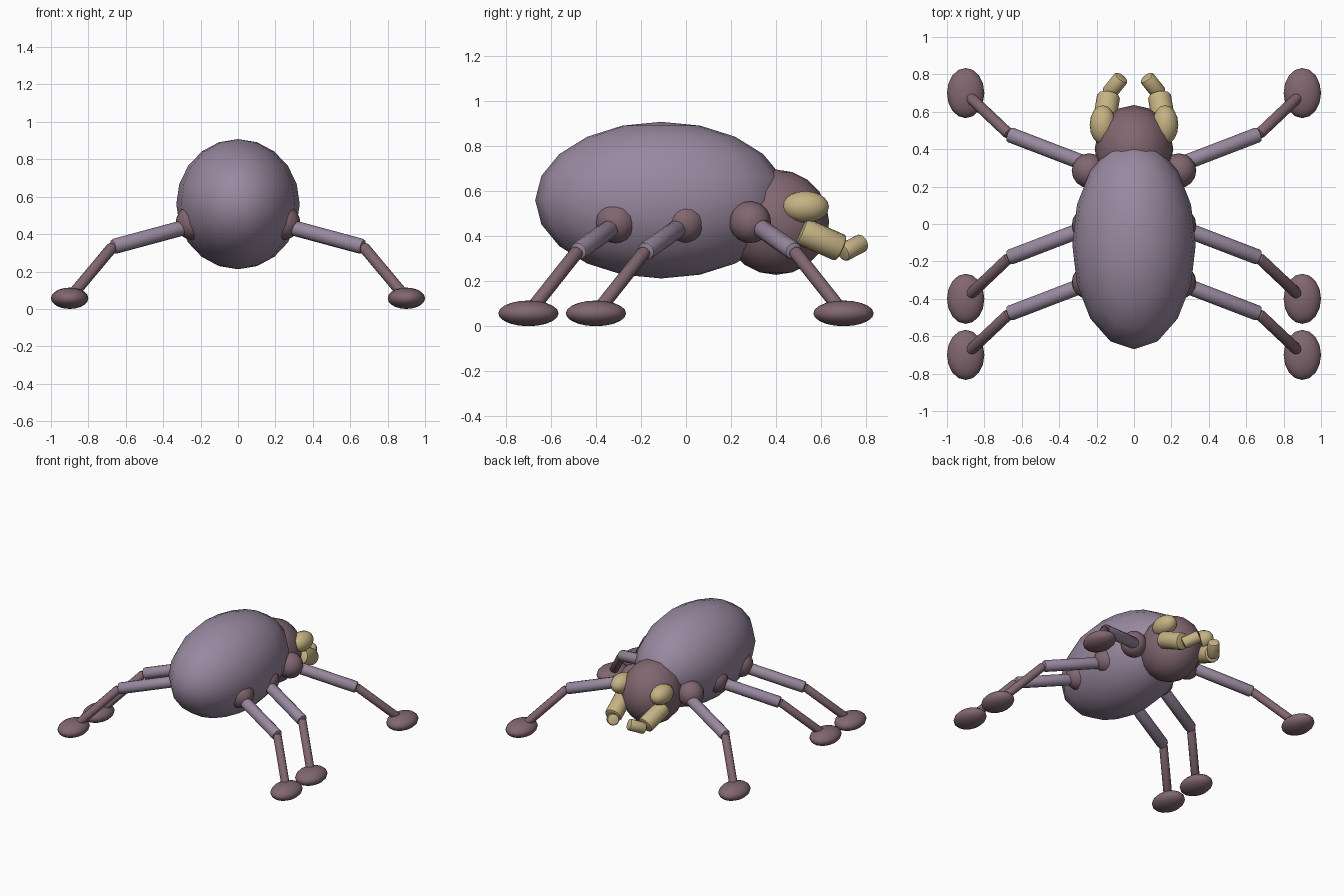
import bpy, math
from mathutils import Vector

if "Cube" in bpy.data.objects:
    bpy.data.objects.remove(bpy.data.objects["Cube"])


def material(name, rgb):
    m = bpy.data.materials.new(name)
    m.diffuse_color = (*rgb, 1)
    m.use_nodes = True
    m.node_tree.nodes["Principled BSDF"].inputs["Base Color"].default_value = m.diffuse_color
    return m


MAUVE = material("mauve shell", (0.32, 0.25, 0.35))
PLUM = material("dark plum", (0.22, 0.135, 0.16))
TAN = material("pale tan", (0.56, 0.45, 0.23))


def finish(obj, name, mat, angle):
    obj.name = name
    obj.data.materials.append(mat)
    bpy.ops.object.shade_smooth_by_angle(angle=math.radians(angle))
    return obj


def ellipsoid(name, centre, radii, mat, segments=16, rings=10):
    bpy.ops.mesh.primitive_uv_sphere_add(segments=segments, ring_count=rings,
                                         radius=1, location=centre)
    obj = bpy.context.object
    obj.scale = radii
    bpy.ops.object.transform_apply(location=False, rotation=False, scale=True)
    return finish(obj, name, mat, 60)


def rod(name, start, end, radius, mat, rim=0.012):
    """Cylinder between two points with softened end rims."""
    a, b = Vector(start), Vector(end)
    bpy.ops.mesh.primitive_cylinder_add(vertices=12, radius=radius,
                                        depth=(b - a).length, location=(a + b) / 2)
    obj = bpy.context.object
    obj.rotation_euler = (b - a).to_track_quat('Z', 'Y').to_euler()
    bevel = obj.modifiers.new("soft rims", 'BEVEL')
    bevel.width = rim
    bevel.segments = 2
    bevel.limit_method = 'ANGLE'
    bevel.angle_limit = math.radians(50)
    bpy.ops.object.modifier_apply(modifier=bevel.name)
    return finish(obj, name, mat, 40)


# Body and head
ellipsoid("body", (0, -0.11, 0.56), (0.33, 0.56, 0.348), MAUVE)
ellipsoid("head", (0, 0.40, 0.462), (0.21, 0.236, 0.234), PLUM)

# Leg rows: name, hip position along y, direction the leg reaches
LEGS = [("front", 0.285, 1), ("middle", -0.005, -1), ("rear", -0.31, -1)]

for side, s in (("right", 1), ("left", -1)):
    # Eyes and two-part mandibles
    ellipsoid(f"{side}_eye", (s * 0.167, 0.53, 0.53), (0.07, 0.105, 0.07), TAN)
    rod(f"{side}_mandible_base", (s * 0.165, 0.51, 0.425),
        (s * 0.135, 0.69, 0.345), 0.062, TAN)
    rod(f"{side}_mandible_tip", (s * 0.137, 0.695, 0.325),
        (s * 0.065, 0.785, 0.372), 0.042, TAN)

    # Jointed legs
    for row, y, d in LEGS:
        tag = f"{side}_{row}"
        ellipsoid(f"{tag}_hip", (s * 0.24, y, 0.462), (0.093,) * 3, PLUM)
        base = 0.0 if row == "middle" else 0.3 * d
        rod(f"{tag}_upper_leg", (s * 0.24, base + d * 0.015, 0.448),
            (s * 0.67, base + d * 0.18, 0.332), 0.041, MAUVE)
        rod(f"{tag}_lower_leg", (s * 0.668, base + d * 0.18, 0.335),
            (s * 0.89, base + d * 0.39, 0.07), 0.03, PLUM)
        ellipsoid(f"{tag}_foot", (s * 0.9, base + d * 0.4, 0.057),
                  (0.1, 0.134, 0.057), PLUM)
